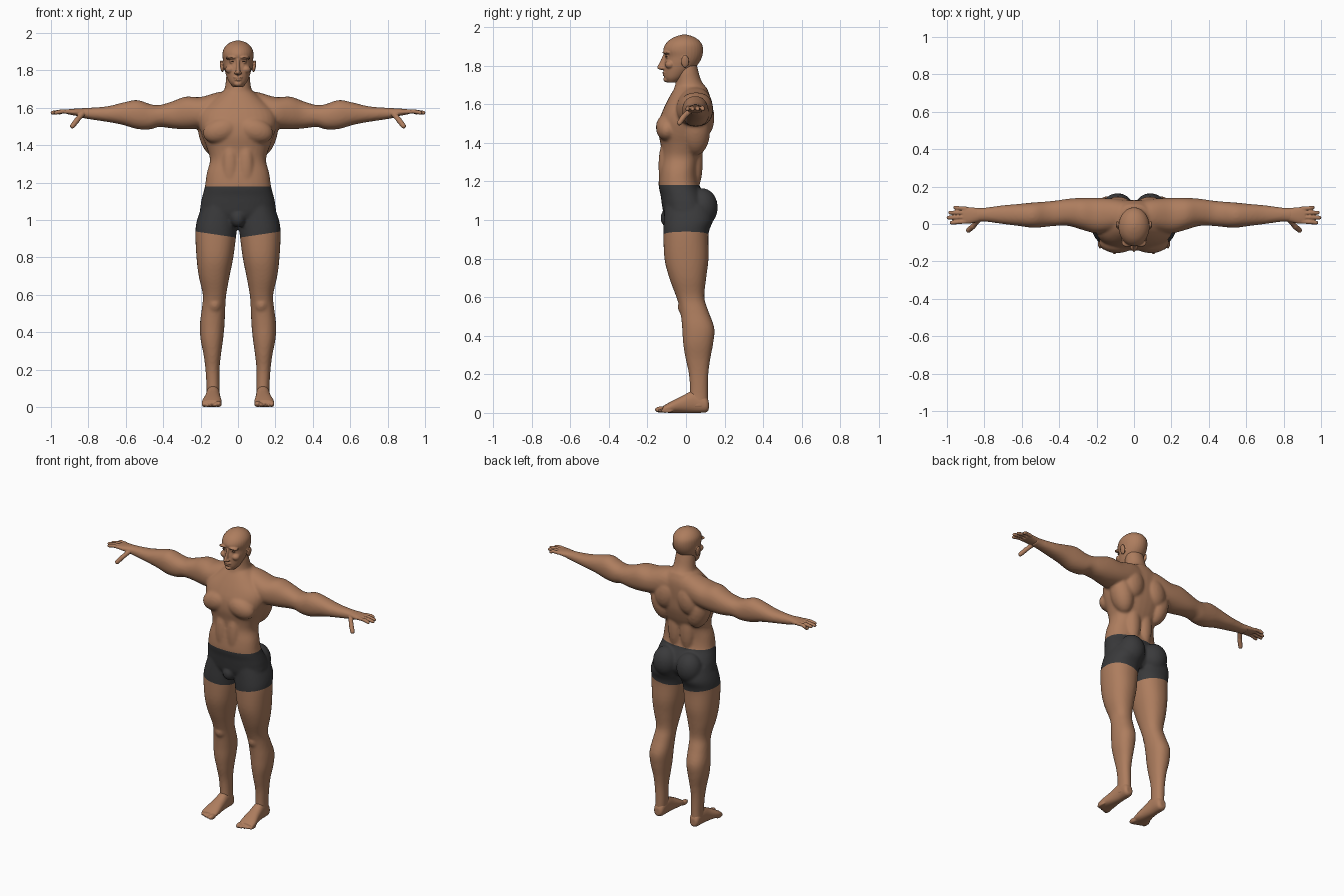
import bpy
import bmesh
from math import cos, sin, pi, copysign
from mathutils import Matrix, Vector

default_cube = bpy.data.objects.get("Cube")
if default_cube:
    bpy.data.objects.remove(default_cube, do_unlink=True)


def material(name, red, green, blue):
    mat = bpy.data.materials.new(name)
    mat.use_nodes = True
    colour = (red, green, blue, 1)
    mat.diffuse_color = colour
    shader = mat.node_tree.nodes["Principled BSDF"]
    shader.inputs["Base Color"].default_value = colour
    shader.inputs["Roughness"].default_value = 0.7
    return mat


SKIN = material("skin", 0.42, 0.205, 0.112)
CLOTH = material("charcoal cloth", 0.042, 0.042, 0.044)
HAIR = material("dark brow", 0.05, 0.025, 0.015)


def refine(rows, steps=4):
    """Smooth curve through the rows of a section table."""
    result = []
    last = len(rows) - 1
    for i in range(last):
        a, b, c, d = rows[max(i - 1, 0)], rows[i], rows[i + 1], rows[min(i + 2, last)]
        for s in range(steps):
            t = s / steps
            result.append([
                q + t / 2 * (r - p + t * (2 * p - 5 * q + 4 * r - u + t * (3 * (q - r) + u - p)))
                for p, q, r, u in zip(a, b, c, d)])
    return result + [list(rows[-1])]


def loft(bm, axis, rows, squareness=0.9, sides=32):
    """Rows hold a station on the axis, then low and high limits on the other two."""
    station = "xyz".index(axis)
    first, second = [k for k in range(3) if k != station]
    rings = []
    for t, low_a, high_a, low_b, high_b in refine(rows):
        ring = []
        for k in range(sides):
            angle = 2 * pi * k / sides
            u, v = [copysign(abs(w) ** squareness, w) for w in (cos(angle), sin(angle))]
            co = Vector()
            co[station] = t
            co[first] = (low_a + high_a + u * (high_a - low_a)) / 2
            co[second] = (low_b + high_b + v * (high_b - low_b)) / 2
            ring.append(bm.verts.new(co))
        rings.append(ring)
    faces = [bm.faces.new(rings[0]), bm.faces.new(rings[-1])]
    for lower, upper in zip(rings, rings[1:]):
        for k in range(sides):
            n = (k + 1) % sides
            faces.append(bm.faces.new((lower[k], lower[n], upper[n], upper[k])))
    bmesh.ops.recalc_face_normals(bm, faces=faces)


def column(bm, rows, squareness):
    """Symmetric upright loft: height, half width, front, back."""
    loft(bm, "z", [(z, -w, w, front, back) for z, w, front, back in rows], squareness)


def blob(bm, centre, radii, tilt=0):
    matrix = (Matrix.Translation(centre) @ Matrix.Rotation(tilt, 4, "Y")
              @ Matrix.Diagonal((*radii, 1)))
    bmesh.ops.create_icosphere(bm, subdivisions=3, radius=1, matrix=matrix)


def digit(bm, points, radius):
    """Rounded finger through the given joints."""
    for start, end in zip(points, points[1:]):
        a, b = Vector(start), Vector(end)
        turn = (b - a).to_track_quat("Z", "Y").to_matrix().to_4x4()
        bmesh.ops.create_cone(bm, cap_ends=True, segments=16, radius1=radius, radius2=radius * 0.9,
                              depth=(b - a).length, matrix=Matrix.Translation((a + b) / 2) @ turn)
        blob(bm, a, [radius] * 3)
        blob(bm, b, [radius * 0.9] * 3)


def mirror(bm):
    copy = bmesh.ops.duplicate(bm, geom=bm.verts[:] + bm.edges[:] + bm.faces[:])["geom"]
    bmesh.ops.scale(bm, vec=(-1, 1, 1), verts=[g for g in copy if isinstance(g, bmesh.types.BMVert)])
    bmesh.ops.reverse_faces(bm, faces=[g for g in copy if isinstance(g, bmesh.types.BMFace)])


def finish(name, bm, mats, voxel=0, smooth=0):
    """Fuse overlapping volumes into one soft skin."""
    mesh = bpy.data.meshes.new(name)
    bm.to_mesh(mesh)
    bm.free()
    obj = bpy.data.objects.new(name, mesh)
    bpy.context.collection.objects.link(obj)
    if voxel:
        remesh = obj.modifiers.new("fuse", "REMESH")
        remesh.mode = "VOXEL"
        remesh.voxel_size = voxel
        soften = obj.modifiers.new("soften", "SMOOTH")
        soften.factor = 0.5
        soften.iterations = smooth
        graph = bpy.context.evaluated_depsgraph_get()
        fused = bpy.data.meshes.new_from_object(obj.evaluated_get(graph))
        obj.modifiers.clear()
        obj.data = fused
        bpy.data.meshes.remove(mesh)
    obj.data.materials.clear()
    for mat in mats:
        obj.data.materials.append(mat)
    obj.data.shade_smooth()
    return obj


# Body: arms and legs are paired, then the trunk and neck
body = bmesh.new()
loft(body, "x", [
    (0, -0.04, 0.12, 1.5, 1.69), (0.1, -0.04, 0.135, 1.5, 1.685), (0.2, -0.05, 0.14, 1.49, 1.658),
    (0.28, -0.03, 0.14, 1.485, 1.66), (0.35, -0.01, 0.135, 1.49, 1.635),
    (0.42, -0.01, 0.125, 1.498, 1.615), (0.47, -0.015, 0.12, 1.485, 1.62),
    (0.54, -0.02, 0.115, 1.487, 1.642), (0.62, -0.01, 0.107, 1.51, 1.627),
    (0.7, 0, 0.1, 1.525, 1.608), (0.8, 0.013, 0.087, 1.54, 1.6), (0.85, 0.01, 0.087, 1.55, 1.598)])
loft(body, "z", [
    (1.08, 0, 0.19, -0.11, 0.13), (1, 0, 0.219, -0.115, 0.14), (0.93, 0.008, 0.228, -0.117, 0.117),
    (0.8, 0.025, 0.222, -0.112, 0.117), (0.7, 0.045, 0.21, -0.087, 0.105),
    (0.6, 0.063, 0.188, -0.05, 0.095), (0.53, 0.068, 0.193, -0.03, 0.115),
    (0.44, 0.072, 0.204, -0.02, 0.147), (0.36, 0.08, 0.2, -0.015, 0.141),
    (0.28, 0.091, 0.184, -0.002, 0.126), (0.2, 0.099, 0.174, 0.015, 0.116),
    (0.1, 0.099, 0.168, 0.02, 0.114), (0.03, 0.1, 0.17, 0.01, 0.116)])
blob(body, (0.09, -0.098, 1.48), (0.1, 0.058, 0.068), 0.3)      # chest muscle
blob(body, (0.085, 0.095, 1.53), (0.075, 0.052, 0.1), -0.2)     # shoulder blade
blob(body, (0.14, 0.05, 1.46), (0.07, 0.075, 0.13), 0.25)       # side back muscle
blob(body, (0.045, 0.045, 1.3), (0.05, 0.042, 0.15))            # lower back
blob(body, (0.042, -0.105, 1.28), (0.045, 0.038, 0.14))         # stomach muscle
blob(body, (0.088, 0.085, 1.065), (0.085, 0.08, 0.1))           # buttock
blob(body, (0.125, 0, 0.55), (0.04, 0.043, 0.05))               # knee
mirror(body)
column(body, [
    (0.98, 0.1, -0.09, 0.08), (1.03, 0.195, -0.115, 0.11), (1.08, 0.2, -0.125, 0.115),
    (1.13, 0.19, -0.132, 0.095), (1.18, 0.177, -0.142, 0.07), (1.25, 0.167, -0.137, 0.062),
    (1.32, 0.15, -0.128, 0.075), (1.38, 0.165, -0.13, 0.1), (1.45, 0.192, -0.142, 0.12),
    (1.52, 0.21, -0.137, 0.125), (1.58, 0.2, -0.115, 0.128), (1.64, 0.14, -0.085, 0.125),
    (1.69, 0.08, -0.055, 0.105)], 0.85)
column(body, [(1.6, 0.09, -0.08, 0.11), (1.67, 0.08, -0.065, 0.112), (1.72, 0.068, -0.052, 0.08),
              (1.78, 0.062, -0.05, 0.062), (1.83, 0.05, -0.04, 0.05)], 1)
blob(body, (0, -0.088, 1.01), (0.042, 0.045, 0.05))
body = finish("body", body, [SKIN, CLOTH], 0.008, 6)

# Shorts: cut the body along waistband and slanted hems, then colour between
WAIST, HEM, SLANT = 1.18, 0.905, 0.15
bm = bmesh.new()
bm.from_mesh(body.data)
for height, slope in ((WAIST, 0), (HEM, SLANT), (HEM, -SLANT)):
    bmesh.ops.bisect_plane(bm, geom=bm.verts[:] + bm.edges[:] + bm.faces[:],
                           plane_co=(0, 0, height), plane_no=(slope, 0, 1))
for face in bm.faces:
    centre = face.calc_center_median()
    face.material_index = int(HEM + SLANT * abs(centre.x) < centre.z < WAIST)
bm.to_mesh(body.data)
bm.free()
body.data.shade_smooth()

# Hands: flat palms, four fingers, thumb
hands = bmesh.new()
loft(hands, "x", [(0.8, 0.018, 0.082, 1.545, 1.595), (0.84, 0.01, 0.086, 1.553, 1.597),
                  (0.88, 0.002, 0.09, 1.56, 1.595), (0.915, 0.004, 0.09, 1.567, 1.591)])
for k, tip in enumerate((0.975, 0.992, 0.983, 0.955)):
    y = 0.013 + 0.023 * k
    spread = 0.004 * (k - 1.5)
    digit(hands, [(0.9, y, 1.579), (0.94, y + spread / 2, 1.581), (tip, y + spread, 1.574)], 0.0115)
digit(hands, [(0.83, 0.025, 1.57), (0.86, -0.012, 1.535), (0.885, -0.034, 1.503)], 0.015)
mirror(hands)
finish("hands", hands, [SKIN], 0.004, 2)

# Feet: heel to ball, then toes shrinking outward
feet = bmesh.new()
loft(feet, "y", [
    (0.118, 0.115, 0.155, 0.015, 0.06), (0.1, 0.1, 0.167, 0.002, 0.09), (0.04, 0.097, 0.17, 0, 0.115),
    (-0.02, 0.093, 0.178, 0, 0.088), (-0.08, 0.087, 0.192, 0, 0.058), (-0.12, 0.09, 0.193, 0.002, 0.035)])
for k in range(5):
    size = 0.017 if k == 0 else 0.0125 - 0.0006 * k
    blob(feet, (0.104 + 0.0195 * k, -0.128 + 0.007 * k, size), (size, 0.034, size))
mirror(feet)
finish("feet", feet, [SKIN], 0.005, 2)

# Head: paired features, then skull, nose, lips and chin
head = bmesh.new()
blob(head, (0.087, -0.005, 1.822), (0.009, 0.021, 0.034), 0.15)   # ear
blob(head, (0.034, -0.1, 1.868), (0.034, 0.022, 0.009), 0.1)      # brow ridge
blob(head, (0.043, -0.083, 1.805), (0.025, 0.026, 0.022))         # cheekbone
blob(head, (0.012, -0.124, 1.787), (0.009, 0.012, 0.008))         # nostril
blob(head, (0.032, -0.093, 1.845), (0.014, 0.014, 0.009))         # eyelid
mirror(head)
column(head, [
    (1.712, 0.025, -0.095, -0.05), (1.735, 0.046, -0.111, -0.01), (1.77, 0.062, -0.114, 0.03),
    (1.81, 0.073, -0.113, 0.065), (1.845, 0.079, -0.108, 0.083), (1.88, 0.083, -0.118, 0.089),
    (1.91, 0.079, -0.107, 0.083), (1.935, 0.062, -0.083, 0.063), (1.952, 0.037, -0.05, 0.033),
    (1.96, 0.01, -0.02, 0.005)], 1)
loft(head, "z", [(1.777, -0.008, 0.008, -0.13, -0.1), (1.788, -0.012, 0.012, -0.15, -0.1),
                 (1.82, -0.009, 0.009, -0.135, -0.09), (1.86, -0.008, 0.008, -0.117, -0.09)])
blob(head, (0, -0.107, 1.763), (0.026, 0.017, 0.006))
blob(head, (0, -0.107, 1.751), (0.022, 0.015, 0.006))
blob(head, (0, -0.099, 1.728), (0.022, 0.019, 0.015))
finish("head", head, [SKIN], 0.004, 3)

# Dark brows and lash lines
brows = bmesh.new()
blob(brows, (0.037, -0.106, 1.868), (0.026, 0.0155, 0.004), 0.1)
blob(brows, (0.033, -0.1, 1.847), (0.014, 0.0075, 0.003), 0.1)
mirror(brows)
finish("brows", brows, [HAIR])
